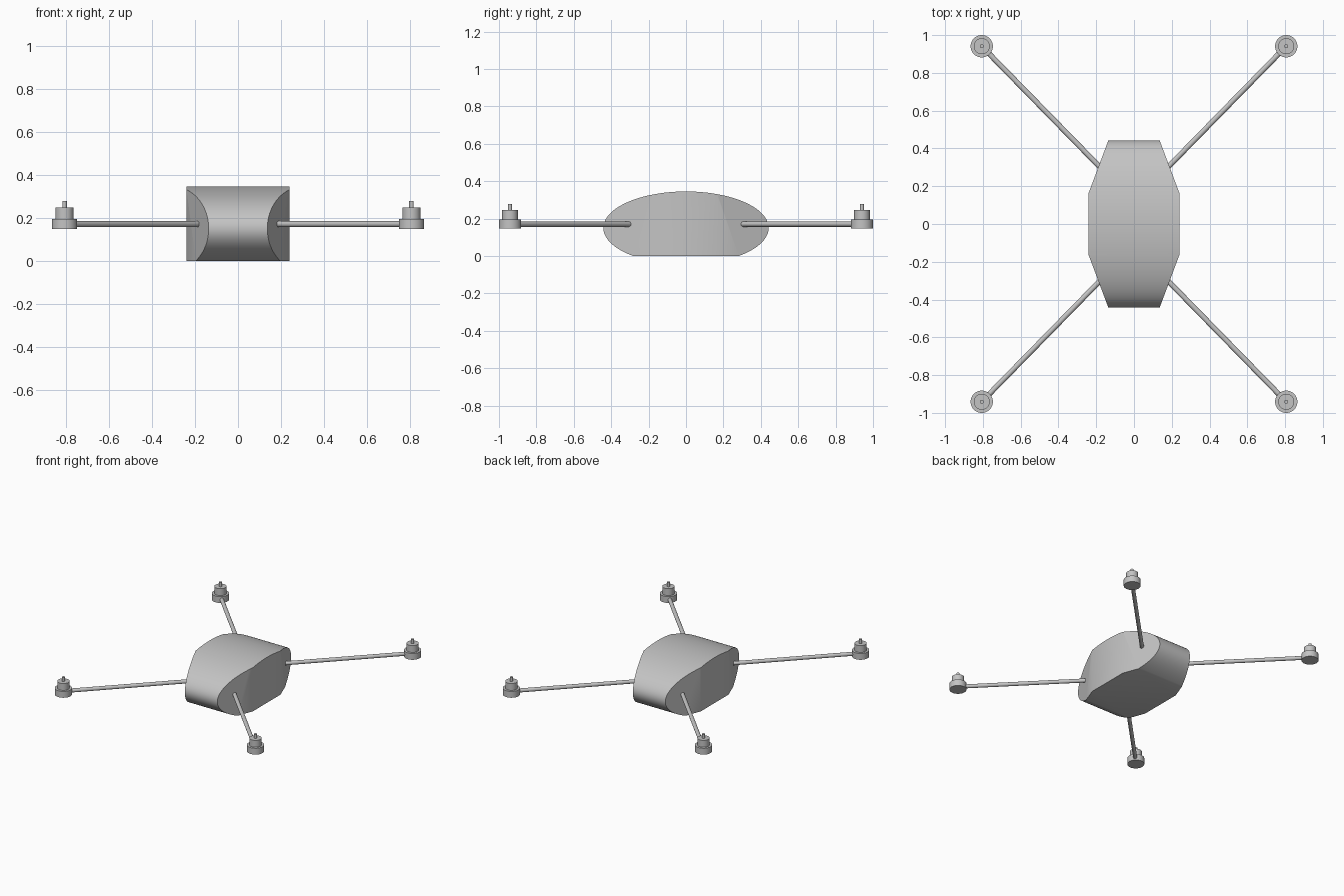
import bpy, bmesh, math
from mathutils import Vector

default = bpy.data.objects.get("Cube")
if default:
    bpy.data.objects.remove(default, do_unlink=True)

GREY = (0.55, 0.55, 0.55, 1)
grey = bpy.data.materials.new("plain grey")
grey.use_nodes = True
grey.diffuse_color = GREY
grey.node_tree.nodes["Principled BSDF"].inputs["Base Color"].default_value = GREY


def finish(obj):
    obj.data.materials.append(grey)
    bpy.ops.object.select_all(action="DESELECT")
    obj.select_set(True)
    bpy.context.view_layer.objects.active = obj
    bpy.ops.object.shade_smooth_by_angle(angle=math.radians(30))


def rod(name, start, end, radius, sides=32):
    """Cylinder between two points."""
    start, end = Vector(start), Vector(end)
    axis = end - start
    bpy.ops.mesh.primitive_cylinder_add(
        vertices=sides, radius=radius, depth=axis.length,
        location=(start + end) / 2,
        rotation=axis.to_track_quat("Z", "Y").to_euler())
    obj = bpy.context.object
    obj.name = name
    finish(obj)


def body():
    """Extruded ellipse with a flat belly and four slanted corner cuts."""
    half_width, half_length, height, centre = 0.24, 0.442, 0.195, 0.15
    bm = bmesh.new()
    steps = 96
    ring = [bm.verts.new((-half_width,
                          half_length * math.cos(math.tau * i / steps),
                          centre + height * math.sin(math.tau * i / steps)))
            for i in range(steps)]
    face = bm.faces.new(ring)
    side = bmesh.ops.extrude_face_region(bm, geom=[face])["geom"]
    moved = [v for v in side if isinstance(v, bmesh.types.BMVert)]
    bmesh.ops.translate(bm, verts=moved, vec=(2 * half_width, 0, 0))

    # Belly plane, then one plane per corner
    cuts = [((0, 0, 0), (0, 0, -1))]
    for sx in (-1, 1):
        for sy in (-1, 1):
            cuts.append(((sx * half_width, sy * 0.165, 0),
                         (sx * 0.277, sy * 0.104, 0)))
    for point, normal in cuts:
        cut = bmesh.ops.bisect_plane(
            bm, geom=bm.verts[:] + bm.edges[:] + bm.faces[:],
            plane_co=point, plane_no=normal, clear_outer=True)
        rim = [e for e in cut["geom_cut"] if isinstance(e, bmesh.types.BMEdge)]
        bmesh.ops.edgenet_fill(bm, edges=rim)
    bmesh.ops.recalc_face_normals(bm, faces=bm.faces[:])

    mesh = bpy.data.meshes.new("body")
    bm.to_mesh(mesh)
    bm.free()
    obj = bpy.data.objects.new("body", mesh)
    bpy.context.collection.objects.link(obj)
    finish(obj)


body()

# Arms and stepped motors, one per corner
for sy, end in ((-1, "front"), (1, "back")):
    for sx, hand in ((-1, "right"), (1, "left")):
        x, y = sx * 0.806, sy * 0.941
        tag = f"{end}_{hand}"
        rod(f"{tag}_arm", (sx * 0.13, sy * 0.25, 0.17), (x, y, 0.17), 0.014)
        rod(f"{tag}_motor_base", (x, y, 0.147), (x, y, 0.195), 0.059, 48)
        rod(f"{tag}_motor_bell", (x, y, 0.195), (x, y, 0.247), 0.042, 48)
        rod(f"{tag}_motor_shaft", (x, y, 0.247), (x, y, 0.278), 0.0105)
